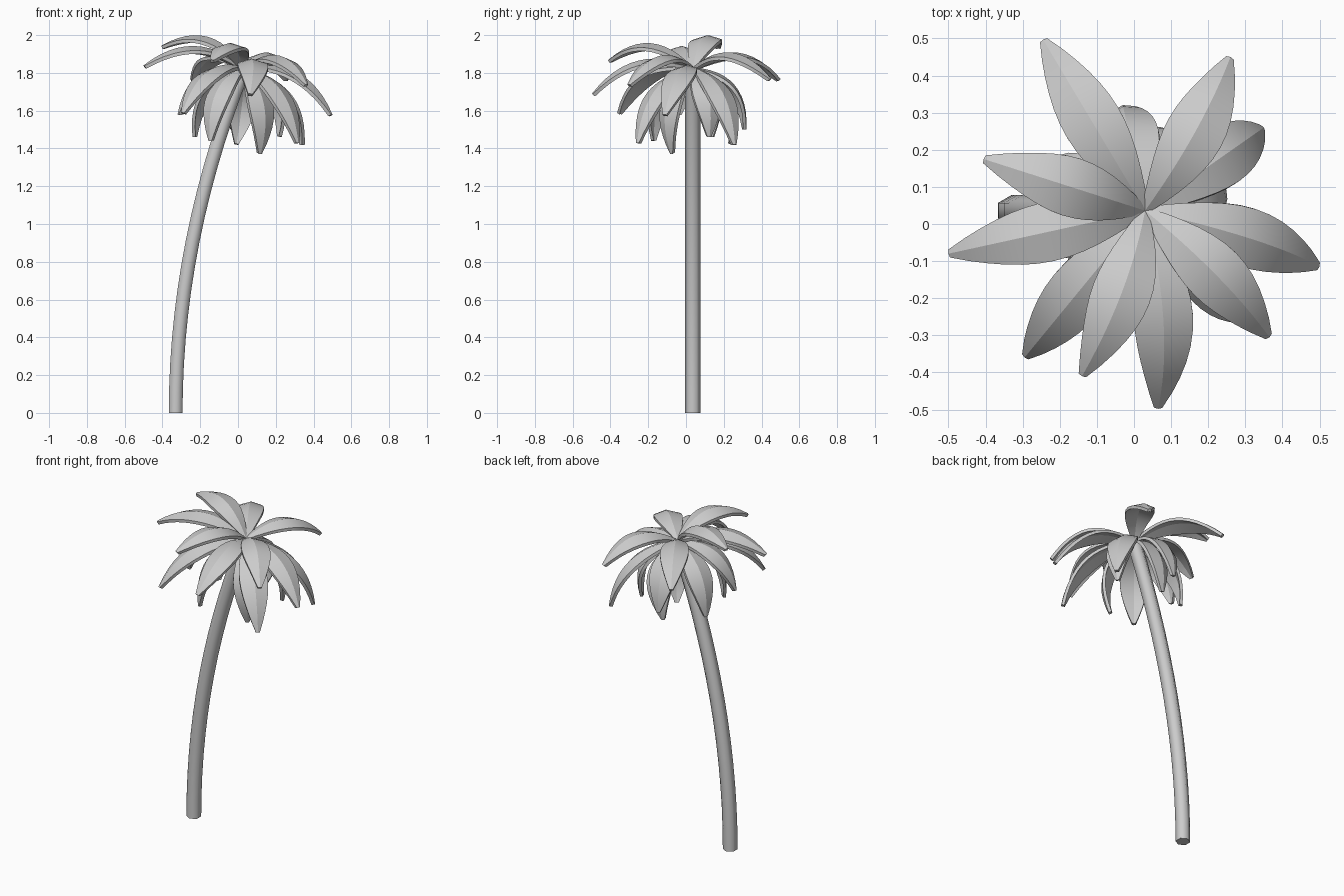
import bpy, bmesh, math
from mathutils import Vector

if "Cube" in bpy.data.objects:
    bpy.data.objects.remove(bpy.data.objects["Cube"])

CROWN = Vector((0.03, 0.036, 1.83))


def loft(name, rings, angle):
    """Closed solid skinned through rings of equal point count."""
    bm = bmesh.new()
    vs = [[bm.verts.new(p) for p in ring] for ring in rings]
    n = len(vs[0])
    for a, b in zip(vs, vs[1:]):
        for i in range(n):
            j = (i + 1) % n
            bm.faces.new((a[i], a[j], b[j], b[i]))
    bm.faces.new(vs[0])
    bm.faces.new(vs[-1])
    bmesh.ops.recalc_face_normals(bm, faces=bm.faces)
    mesh = bpy.data.meshes.new(name)
    bm.to_mesh(mesh)
    bm.free()
    ob = bpy.data.objects.new(name, mesh)
    bpy.context.collection.objects.link(ob)
    bpy.ops.object.select_all(action='DESELECT')
    ob.select_set(True)
    bpy.context.view_layer.objects.active = ob
    bpy.ops.object.shade_smooth_by_angle(angle=math.radians(angle))
    return ob


# Leaning six-sided trunk
def trunk():
    rings, r, steps = [], 0.042, 14
    for k in range(steps + 1):
        t = k / steps
        c = Vector((-0.33 + 0.36 * t * t, 0.036, 1.82 * t))
        tan = Vector((0.72 * t, 0, 1.82)).normalized()
        side = Vector((tan.z, 0, -tan.x))
        rings.append([c + side * r * math.cos(a) + Vector((0, r * math.sin(a), 0))
                      for a in (math.radians(30 + 60 * i) for i in range(6))])
    loft("trunk", rings, 65)


# Arched frond with a raised midrib, from the crown to a given tip
def frond(name, x, y, z, sway=0.0, bow=0.215, steps=12, thick=0.018):
    tip = Vector((x, y, z))
    chord = tip - CROWN
    out = Vector((chord.x, chord.y, 0)).normalized()
    side = Vector((-out.y, out.x, 0))
    perp = chord.cross(side).normalized()
    ctrl = (CROWN + tip) / 2 + perp * bow + side * sway
    rings = []
    for k in range(steps + 1):
        t = k / steps
        c = CROWN * (1 - t) ** 2 + ctrl * 2 * t * (1 - t) + tip * t * t
        tan = ((ctrl - CROWN) * (1 - t) + (tip - ctrl) * t).normalized()
        up = tan.cross(side).normalized()
        across = up.cross(tan)
        w = 0.011 + 0.069 * math.sin(math.pi * t) ** 0.9 if 0 < t < 1 else 0.011
        drop = up * w * 0.3
        top = [c + across * w - drop, c, c - across * w - drop]
        rings.append(top + [p - up * thick for p in reversed(top)])
    loft(name, rings, 22)


trunk()

# Frond tips (with optional sideways sway): upper spread, then drooping layer
upper = [(-0.245, 0.497, 1.77), (0.26, 0.45, 1.77, -0.03), (0.35, 0.26, 1.42),
         (0.50, -0.115, 1.58, 0.03), (0.365, -0.305, 1.74, 0.03),
         (0.065, -0.498, 1.69, 0.06), (-0.14, -0.41, 1.87, 0.04),
         (-0.295, -0.36, 1.59), (-0.50, -0.08, 1.84), (-0.405, 0.175, 1.945)]
lower = [(0.12, -0.08, 1.37), (0.32, -0.26, 1.43), (-0.15, -0.18, 1.44),
         (0.23, 0.125, 1.46), (-0.03, 0.32, 1.50), (-0.01, 0.245, 1.42, -0.06),
         (-0.24, 0.14, 1.46), (-0.32, -0.04, 1.58)]
for i, tip in enumerate(upper):
    frond(f"upper_frond_{i + 1}", *tip)
for i, tip in enumerate(lower):
    frond(f"lower_frond_{i + 1}", *tip)
